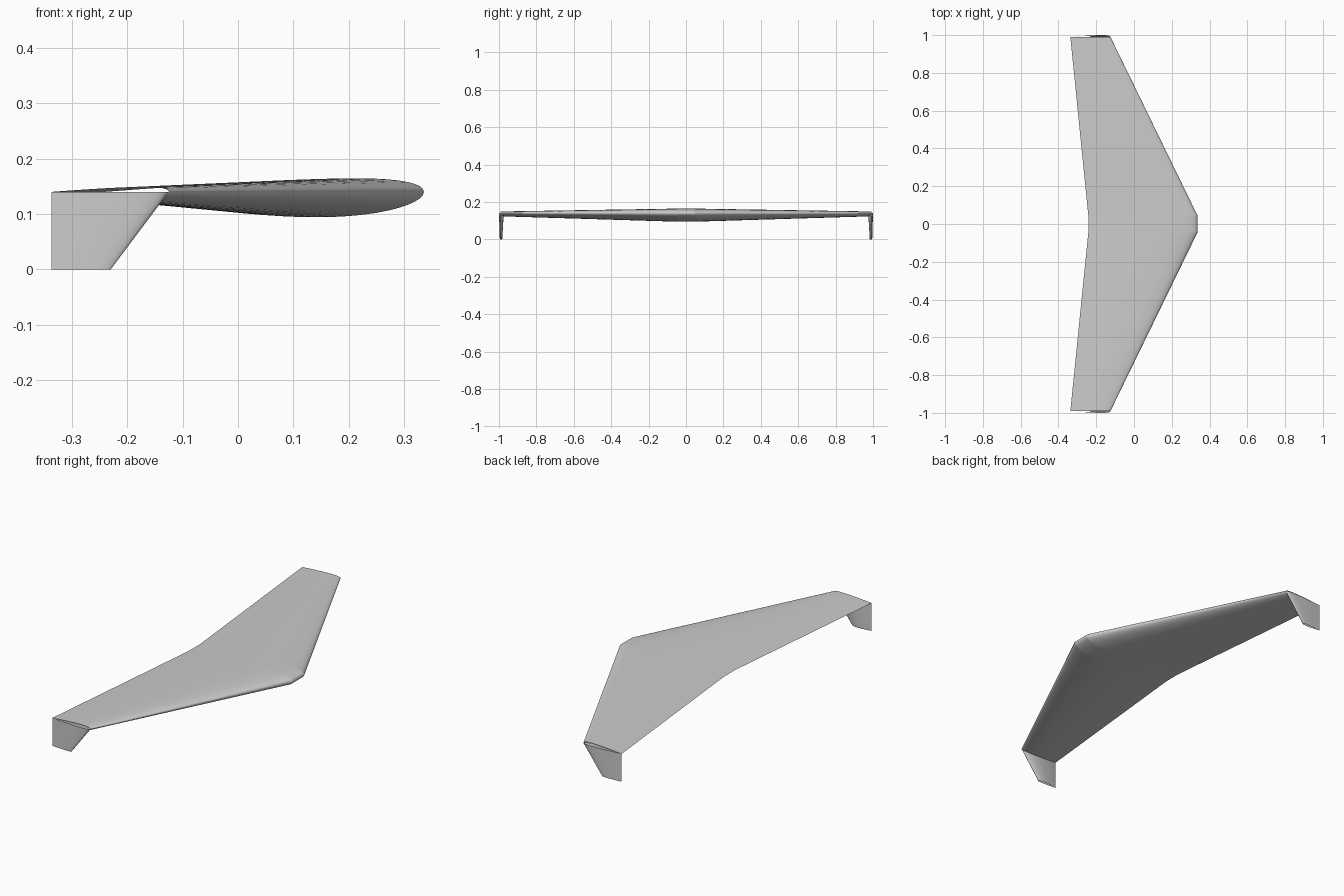
import bpy, math
from mathutils import Vector

cube = bpy.data.objects.get("Cube")
if cube:
    bpy.data.objects.remove(cube, do_unlink=True)

grey = bpy.data.materials.new("light grey")
grey.use_nodes = True
colour = (0.6, 0.6, 0.6, 1)
grey.diffuse_color = colour
grey.node_tree.nodes["Principled BSDF"].inputs["Base Color"].default_value = colour

STEPS = 28
MID_Z = 0.14
TIP_Y = 0.991


def airfoil():
    """Closed loop of (chord fraction, height) with the fuller side below."""
    def side(sign):
        pts = []
        for i in range(STEPS + 1):
            t = (1 - math.cos(math.pi * i / STEPS)) / 2
            thick = 0.6 * (0.2969 * math.sqrt(t) - 0.126 * t - 0.3516 * t**2
                           + 0.2843 * t**3 - 0.1036 * t**4)
            if t < 0.4:
                camber = 0.125 * (0.8 * t - t * t)
            else:
                camber = 0.02 / 0.36 * (0.2 + 0.8 * t - t * t)
            pts.append((t, -camber + sign * thick))
        return pts
    upper, lower = side(1), side(-1)
    return upper[::-1] + lower[1:-1]


PROFILE = airfoil()


def flat_section(nose, tail, y):
    c = nose - tail
    return [Vector((nose - t * c, y, MID_Z + h * c)) for t, h in PROFILE]


def upright_section(nose, tail, z, side):
    c = nose - tail
    return [Vector((nose - t * c, side * (TIP_Y + h * c), z)) for t, h in PROFILE]


def loft(name, first, second, flip=False):
    """Open-ended skin between two matching sections."""
    n = len(first)
    faces = [(i, (i + 1) % n, n + (i + 1) % n, n + i) for i in range(n)]
    if flip:
        faces = [f[::-1] for f in faces]
    mesh = bpy.data.meshes.new(name)
    mesh.from_pydata(first + second, [], faces)
    mesh.materials.append(grey)
    obj = bpy.data.objects.new(name, mesh)
    bpy.context.collection.objects.link(obj)
    bpy.ops.object.select_all(action="DESELECT")
    obj.select_set(True)
    bpy.context.view_layer.objects.active = obj
    bpy.ops.object.shade_smooth_by_angle(angle=math.radians(40))


ROOT = (0.336, -0.242)
TIP = (-0.125, -0.337)
WINGLET_END = (-0.23, -0.337)
ROOT_Y = 0.045

# Straight middle panel
loft("center_section", flat_section(*ROOT, -ROOT_Y), flat_section(*ROOT, ROOT_Y), True)

# Swept wings and the winglets hanging from their tips
for label, side in (("left", 1), ("right", -1)):
    loft(label + "_wing", flat_section(*ROOT, side * ROOT_Y),
         flat_section(*TIP, side * TIP_Y), side > 0)
    loft(label + "_winglet", upright_section(*TIP, MID_Z, side),
         upright_section(*WINGLET_END, 0, side), side > 0)
